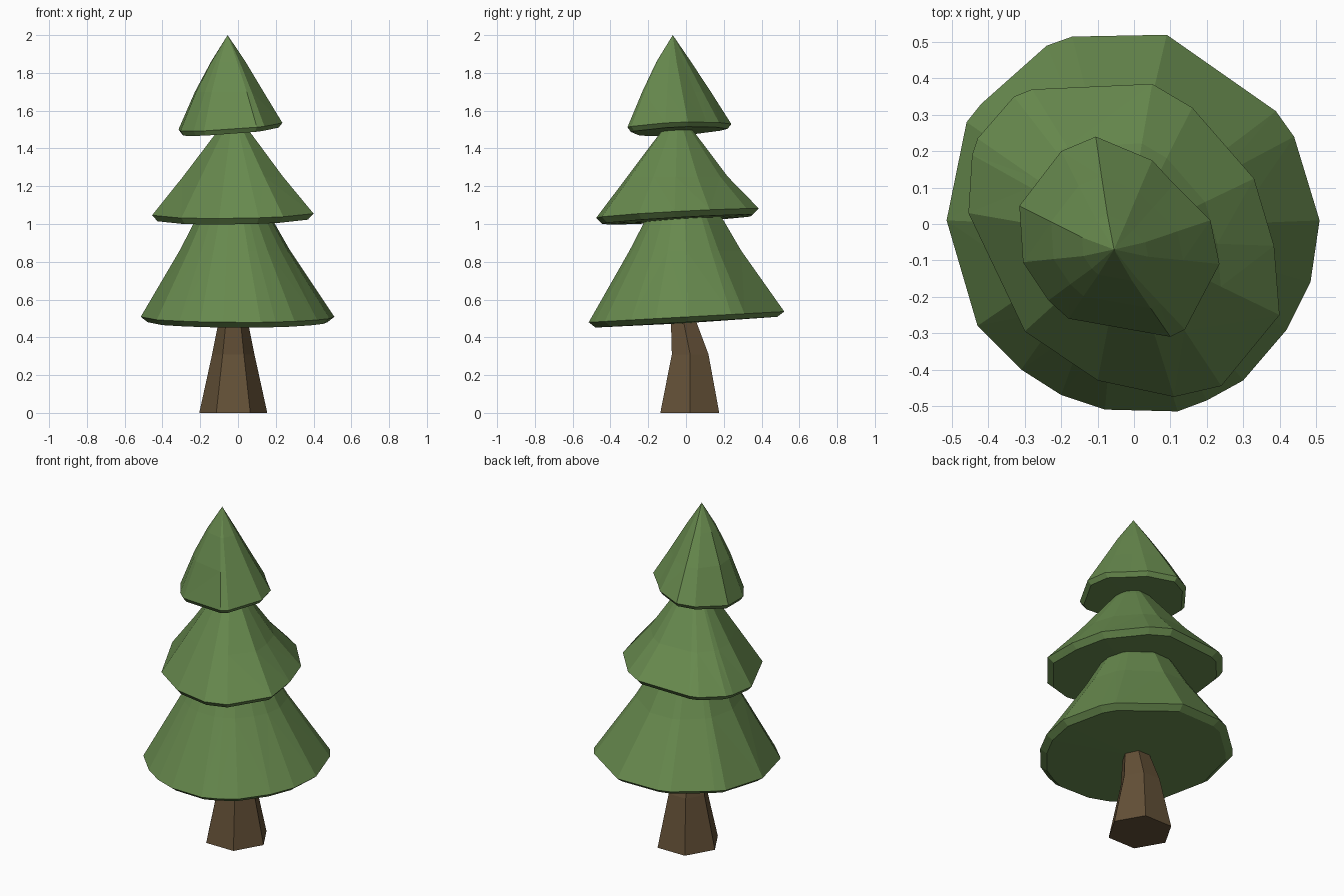
import bpy, bmesh, math

if "Cube" in bpy.data.objects:
    bpy.data.objects.remove(bpy.data.objects["Cube"])


def material(name, color):
    m = bpy.data.materials.new(name)
    m.diffuse_color = (*color, 1)
    m.use_nodes = True
    m.node_tree.nodes["Principled BSDF"].inputs["Base Color"].default_value = m.diffuse_color
    return m


green = material("needles", (0.135, 0.25, 0.075))
brown = material("bark", (0.125, 0.08, 0.038))


def loft(name, rings, mat, bottom=None, apex=None):
    """Skin a stack of equal-sided rings, closing each end with a point or a face."""
    bm = bmesh.new()
    loops = [[bm.verts.new(p) for p in ring] for ring in rings]
    n = len(loops[0])
    for a, b in zip(loops, loops[1:]):
        for i in range(n):
            j = (i + 1) % n
            bm.faces.new((a[i], a[j], b[j], b[i]))
    for loop, tip in ((loops[0], bottom), (loops[-1], apex)):
        if tip is None:
            bm.faces.new(loop)
        else:
            v = bm.verts.new(tip)
            for i in range(n):
                bm.faces.new((loop[i], loop[(i + 1) % n], v))
    bmesh.ops.recalc_face_normals(bm, faces=bm.faces)
    bmesh.ops.triangulate(bm, faces=[f for f in bm.faces if len(f.verts) == 4])
    mesh = bpy.data.meshes.new(name)
    bm.to_mesh(mesh)
    bm.free()
    mesh.materials.append(mat)
    bpy.context.collection.objects.link(bpy.data.objects.new(name, mesh))


def tier(name, outline, origin, plane, drop, upper, apex):
    """Irregular cone of foliage: tilted rim, turned-under edge, upper rings (scale, x, y, z)."""
    ox, oy = origin
    z0, zx, zy = plane
    height = lambda x, y: z0 + zx * x + zy * y
    rim = [(x, y, height(x, y)) for x, y in outline]
    under = [(ox + (x - ox) * 0.93, oy + (y - oy) * 0.93, z - drop) for x, y, z in rim]
    rings = [under, rim]
    for s, cx, cy, z in upper:
        rings.append([(cx + (x - ox) * s, cy + (y - oy) * s, z) for x, y in outline])
    loft(name, rings, green, (ox, oy, height(ox, oy) - drop - 0.005), apex)


# Trunk: six-sided, bent and tapering
trunk = []
for r, cy, z in ((0.18, 0.02, 0), (0.112, 0.022, 0.31), (0.078, -0.012, 0.48), (0.06, -0.03, 0.58)):
    trunk.append([(-0.025 + r * math.cos(k * math.pi / 3),
                   cy + r * math.sin(k * math.pi / 3), z) for k in range(6)])
loft("trunk", trunk, brown)

# Lower foliage
tier("lower_foliage",
     [(0.51, 0.01), (0.44, 0.24), (0.39, 0.31), (0.09, 0.52), (-0.17, 0.515), (-0.24, 0.49),
      (-0.42, 0.33), (-0.46, 0.28), (-0.515, 0.01), (-0.43, -0.28), (-0.31, -0.40),
      (-0.20, -0.47), (-0.08, -0.51), (0.12, -0.515), (0.20, -0.485), (0.30, -0.43),
      (0.42, -0.29), (0.485, -0.16)],
     (0, 0), (0.508, 0, 0.055), 0.028,
     [(0.57, -0.015, -0.005, 0.86), (0.40, -0.02, -0.01, 1.02)], (-0.03, -0.02, 1.3))

# Middle foliage
tier("middle_foliage",
     [(0.385, -0.06), (0.33, 0.125), (0.16, 0.32), (0.05, 0.385), (-0.28, 0.37), (-0.33, 0.35),
      (-0.43, 0.235), (-0.445, 0.19), (-0.455, 0.03), (-0.30, -0.295), (-0.10, -0.43),
      (0.11, -0.475), (0.24, -0.445), (0.40, -0.25)],
     (-0.03, -0.045), (1.058, 0.03, 0.06), 0.032,
     [(0.62, -0.028, -0.045, 1.25), (0.235, -0.025, -0.045, 1.47)], (-0.03, -0.05, 1.6))

# Top foliage, ending in a point
tier("top_foliage",
     [(0.235, -0.11), (0.21, 0.01), (0.11, 0.11), (0.05, 0.175), (-0.105, 0.24), (-0.20, 0.20),
      (-0.315, 0.05), (-0.305, -0.105), (-0.235, -0.21), (-0.18, -0.26), (0.10, -0.31),
      (0.14, -0.29)],
     (-0.05, -0.05), (1.523, 0.08, 0.06), 0.025,
     [(0.66, -0.053, -0.06, 1.70), (0.33, -0.055, -0.07, 1.86)], (-0.055, -0.07, 2.0))
